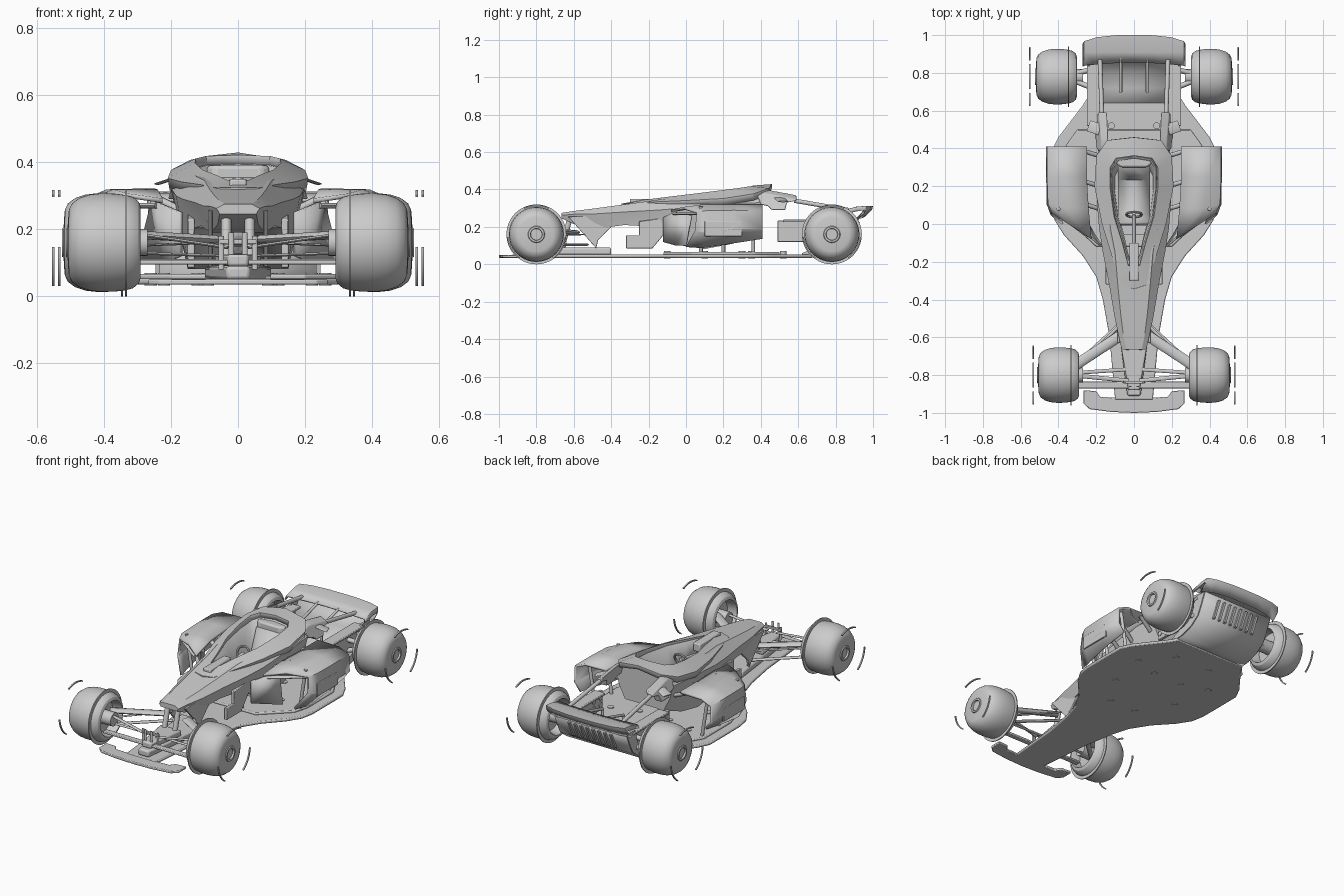
import bpy, bmesh
from math import sin, cos, pi, radians
from mathutils import Vector

if "Cube" in bpy.data.objects:
    bpy.data.objects.remove(bpy.data.objects["Cube"])


def make(name, verts, faces, mirror=False, angle=30, solid=0, bevel=0):
    bm = bmesh.new()
    vs = [bm.verts.new(v) for v in verts]
    for f in faces:
        bm.faces.new([vs[i] for i in f])
    bmesh.ops.remove_doubles(bm, verts=bm.verts, dist=1e-5)
    bmesh.ops.recalc_face_normals(bm, faces=bm.faces)
    me = bpy.data.meshes.new(name)
    bm.to_mesh(me)
    bm.free()
    me.shade_smooth()
    me.set_sharp_from_angle(angle=radians(angle))
    ob = bpy.data.objects.new(name, me)
    bpy.context.collection.objects.link(ob)
    if solid:
        m = ob.modifiers.new("thickness", 'SOLIDIFY')
        m.thickness, m.offset = solid, 0
    if bevel:
        m = ob.modifiers.new("bevel", 'BEVEL')
        m.width, m.segments = bevel, 2
    if mirror:
        ob.modifiers.new("mirror", 'MIRROR').use_mirror_merge = False
    return ob


def loft(name, rings, closed=True, caps=True, **kw):
    n = len(rings[0])
    faces = []
    for j in range(len(rings) - 1):
        for i in range(n if closed else n - 1):
            k = (i + 1) % n
            faces.append((j*n + i, j*n + k, (j + 1)*n + k, (j + 1)*n + i))
    if closed and caps:
        faces += [tuple(range(n)), tuple(range((len(rings) - 1)*n, len(rings)*n))]
    return make(name, [p for r in rings for p in r], faces, **kw)


def prism(name, pts, lo, hi, axis='z', **kw):
    at = (lambda p, h: (p[0], p[1], h)) if axis == 'z' else (lambda p, h: (h, p[0], p[1]))
    return loft(name, [[at(p, lo) for p in pts], [at(p, hi) for p in pts]], **kw)


def box(name, x, y, z, **kw):
    return prism(name, [(x[0], y[0]), (x[1], y[0]), (x[1], y[1]), (x[0], y[1])], z[0], z[1], **kw)


def both(half):
    return half + [(-x, y) for x, y in reversed(half) if abs(x) > 1e-6]


def rod(name, a, b, r, flat=1.0, n=10, mirror=True):
    a, b = Vector(a), Vector(b)
    d = (b - a).normalized()
    u = d.cross(Vector((0, 0, 1)))
    u = u.normalized() if u.length > 1e-3 else Vector((1, 0, 0))
    w = u.cross(d)
    ring = [u*cos(2*pi*i/n)*r + w*sin(2*pi*i/n)*r*flat for i in range(n)]
    return loft(name, [[a + p for p in ring], [b + p for p in ring]], mirror=mirror, angle=50)


def lathe(name, prof, cy, cz, n=56):
    rings = [[(x, cy + r*cos(2*pi*i/n), cz + r*sin(2*pi*i/n)) for i in range(n)] for x, r in prof]
    return loft(name, rings, mirror=True)


# Wheels: barrel tyre with inner flange and recess, small hub ring, floating guard arcs
tyre = [(.36, .02), (.36, .095), (.315, .10), (.302, .105), (.308, .122), (.325, .136), (.343, .141),
        (.343, .16), (.349, .16), (.349, .142), (.38, .146), (.42, .147), (.455, .143), (.485, .133),
        (.507, .117), (.515, .10), (.517, .092), (.520, .045), (.525, .042), (.525, .032),
        (.515, .03), (.515, .008)]
for tag, cy, dx in (("front", -.80, -.012), ("rear", .78, 0)):
    lathe(tag + "_wheel", [(x + dx, r) for x, r in tyre], cy, .16)
    for mid in (90, 210, 330):
        rings = []
        for i in range(13):
            t = radians(mid - 25 + 50*i/12)
            rings.append([(x + 1.5*dx, cy + r*cos(t), .16 + r*sin(t))
                          for x, r in ((.547, .15), (.555, .15), (.555, .157), (.547, .157))])
        loft(tag + "_wheel_guard_arc", rings, mirror=True)

# Floor, raised tray, studs and front wing
edge = [(.10, -.93), (.13, -.6), (.165, -.4), (.20, -.28), (.27, -.17), (.37, -.06), (.42, .02),
        (.435, .10), (.435, .39), (.40, .46), (.27, .63), (.24, .68)]
prism("floor", both(edge), .035, .053, bevel=.006)
prism("floor_tray", both([(.2, -.12), (.36, .03), (.385, .12), (.385, .37), (.35, .43),
                          (.3, .5)]), .05, .066, bevel=.006)
for x, y in ((.09, -.1), (.22, .1), (.1, .3), (.26, .35), (.12, .52)):
    rod("floor_stud", (x, y, .032), (x, y, .07), .018, n=20)
prism("front_wing", both([(0, -1), (.12, -.995), (.235, -.98), (.268, -.95), (.268, -.88), (.2, -.885),
                          (.18, -.915), (.09, -.92)]), .035, .05, bevel=.004)

# Nose and cockpit body with cockpit opening cut out
rings = []
for y, a, t, b, s, c, u in ((-.665, .04, .275, .065, .262, .055, .245), (-.60, .055, .285, .08, .268, .06, .215),
                            (-.48, .07, .30, .105, .27, .08, .19), (-.33, .085, .32, .13, .28, .11, .21),
                            (-.15, .10, .345, .165, .29, .14, .20), (-.02, .125, .358, .185, .30, .15, .10),
                            (.10, .135, .368, .195, .315, .15, .082), (.25, .14, .38, .20, .325, .145, .11),
                            (.40, .13, .40, .19, .33, .13, .17)):
    m = (.9*b, .5*(s + u))
    right = [(a, t), (b, s), m, (c, u)]
    rings.append([(x, y, z) for x, z in right] + [(-x, y, z) for x, z in reversed(right)])
body = loft("cockpit_body", rings)
hole = both([(0, -.24), (.03, -.22), (.06, -.10), (.10, .04), (.12, .2), (.118, .3), (.09, .35), (0, .365)])
cut = loft("cockpit_cutter", [[(x*.85, .08 + (y - .08)*.8, .13) for x, y in hole],
                              [(x, y, .5) for x, y in hole]])
cut.hide_render = True
mod = body.modifiers.new("opening", 'BOOLEAN')
mod.object, mod.operation = cut, 'DIFFERENCE'
bpy.context.view_layer.objects.active = body
bpy.ops.object.modifier_apply(modifier="opening")
bpy.data.objects.remove(cut)

# Cockpit rim, flat across the middle, sloping outward and rising to the rear
outer = both([(0, -.34), (.06, -.32), (.11, -.18), (.165, 0), (.205, .2), (.195, .36), (.14, .44), (0, .455)])
rim = [[(x*k, y, .37 + .13*y - d*(x/.2)**2 - e) for x, y in src]
       for src, k, d, e in ((outer, .97, .055, .022), (outer, 1, .04, .004), (hole, 1.08, .01, 0),
                            (hole, 1, .01, .025))]
loft("cockpit_rim", rim, caps=False, solid=.01, angle=25)
box("nose_console", (-.025, .025), (-.3, -.1), (.3, .35), bevel=.006)

# Seat and steering wheel
loft("seat", [[(x, y, z) for y, z in ((.31, .35), (.24, .18), (.05, .16), (.0, .2))] for x in
              (-.085, 0, .085)], closed=False, solid=.025, angle=50)
prism("headrest", both([(0, .30), (.07, .30), (.095, .32), (.08, .36), (0, .38)]), .3, .39, bevel=.01)
bpy.ops.mesh.primitive_torus_add(location=(0, .05, .31), rotation=(radians(70), 0, 0), major_radius=.04,
                                 minor_radius=.007, major_segments=24, minor_segments=8)
bpy.context.object.name = "steering_wheel"
rod("steering_column", (0, .05, .31), (0, -.12, .28), .01, mirror=False)

# Nose side vanes and lower body panels
prism("nose_vane", [(-.63, .255), (-.48, .085), (-.47, .13), (-.39, .21), (-.38, .26)], .075, .09,
      'x', mirror=True, bevel=.003)
prism("lower_body_panel", [(-.32, .085), (-.18, .085), (-.1, .18), (-.1, .25), (-.25, .23), (-.25, .155),
                           (-.32, .155)], .13, .15, 'x', mirror=True, bevel=.003)

# Side pods: open curved shells with a diagonal intake edge
pod = [[(.225, -.08, .285), (.33, -.01, .30), (.43, .06, .275), (.435, .05, .18), (.38, .0, .095)],
       [(.24, .08, .312), (.37, .085, .312), (.45, .11, .283), (.457, .11, .17), (.41, .09, .09)]]
for y, k in ((.25, .115), (.41, .14)):
    pod.append([(.25, y, .315), (.39, y, .312), (.455, y, .285), (.458, y, .19), (.42, y, k)])
loft("side_pod", pod, closed=False, mirror=True, solid=.014, angle=25)
rod("pod_intake_lip", (.24, -.06, .27), (.425, .08, .27), .016, flat=.5)
box("pod_side_panel", (.455, .464), (.1, .3), (.15, .23), mirror=True, bevel=.003)
loft("pod_inner_fairing", [[(.17, -.12, .12), (.17, -.12, .25)], [(.215, -.05, .10), (.24, -.06, .28)],
                           [(.30, -.0, .10), (.26, .03, .26)]], closed=False, mirror=True, solid=.012)
for y in (.08, .2, .36):
    rod("pod_strut", (.18, y, .26), (.28, y + .03, .31), .012)
    rod("pod_pillar", (.36, y, .06), (.40, y, .31), .01)

# Engine flanks leaning outward, winglets, rear rails and plates
flank = [(.38, .385), (.42, .40), (.46, .395), (.59, .37), (.59, .34), (.54, .33), (.53, .29),
         (.46, .29), (.44, .31), (.40, .32)]
loft("engine_flank", [[(.135 + .25*(.40 - z), y, z) for y, z in flank],
                      [(.175 + .3*(.40 - z), y, z - .02*(z > .36)) for y, z in flank]], mirror=True, bevel=.004)
rod("winglet", (.18, .5, .355), (.24, .52, .335), .03, flat=.12)
box("rear_side_plate", (.215, .235), (.49, .86), (.12, .235), mirror=True, bevel=.004)
box("rear_side_ledge", (.18, .25), (.52, .86), (.225, .24), mirror=True, bevel=.004)
for z in (.155, .2):
    for y in (.515, .58):
        rod("side_plate_port", (.21, y, z), (.24, y, z), .016, n=16)
rod("rear_rail", (.17, .58, .34), (.18, .87, .29), .012)
rod("wing_stay", (.07, .70, .24), (.07, .88, .29), .008)
rod("wing_stay_foot", (.07, .70, .06), (.07, .70, .24), .008)

# Diffuser and slotted rear fascia
line = [(.62, .045), (.72, .05), (.80, .075), (.86, .12), (.89, .18), (.92, .25)]
loft("diffuser", [[(x, y, z) for y, z in line] for x in (-.24, 0, .24)], closed=False, solid=.014, angle=40)
for i in range(8):
    x = -.14 + .04*i
    prism("fascia_louvre", [(.86, .125), (.885, .13), (.93, .225), (.905, .225)], x - .007, x + .007, 'x')
prism("diffuser_side", line + [(.84, .25), (.80, .13), (.62, .06)], .232, .246, 'x', mirror=True)

# Rear wing: curved hollow section across the width
wing = []
for x, le, te, lo in ((.268, .835, .955, .24), (.262, .84, .965, .245), (.2, .845, .985, .25), (.1, .853, .996, .255),
                      (0, .856, .997, .255)):
    dz = -.02 if x > .265 else 0
    wing.append([(x, le, .285 + dz), (x, .91, .304 + dz), (x, te, .31 + dz), (x, te - .005, .295 + dz),
                 (x, te - .045, lo)])
wing += [[(-p[0], p[1], p[2]) for p in r] for r in reversed(wing[:-1])]
loft("rear_wing", wing, closed=False, solid=.008, angle=30)

# Suspension, tapered keel and front linkage
prism("nose_keel", both([(.035, -.91), (.075, -.6), (.10, -.4)]), .05, .09, bevel=.01)
prism("front_linkage_block", both([(.03, -.88), (.07, -.64)]), .09, .125, bevel=.008)
box("front_crossbar", (-.3, .3), (-.87, -.835), (.095, .108), bevel=.004)
box("linkage_bridge", (-.055, .055), (-.845, -.83), (.155, .17), bevel=.003)
rod("keel_post", (.035, -.66, .10), (.035, -.62, .25), .015)
for a, b, r in (((.03, -.83, .145), (.33, -.80, .19), .011), ((.07, -.59, .17), (.33, -.76, .185), .028),
                ((.04, -.77, .12), (.33, -.79, .13), .01), ((.07, -.53, .105), (.33, -.77, .105), .014),
                ((.07, -.53, .16), (.33, -.79, .15), .008), ((.02, -.86, .19), (.02, -.86, .08), .008),
                ((.05, -.84, .18), (.05, -.84, .08), .008)):
    rod("front_suspension_arm", a, b, r, flat=.45)
for y, z in ((.72, .2), (.82, .2), (.72, .13), (.82, .13)):
    rod("rear_suspension_arm", (.22, y, z), (.37, .78, .165), .014)
for y in (-.80, .78):
    rod("wheel_axle", (.27, y, .16), (.37, y, .16), .04, n=20)
